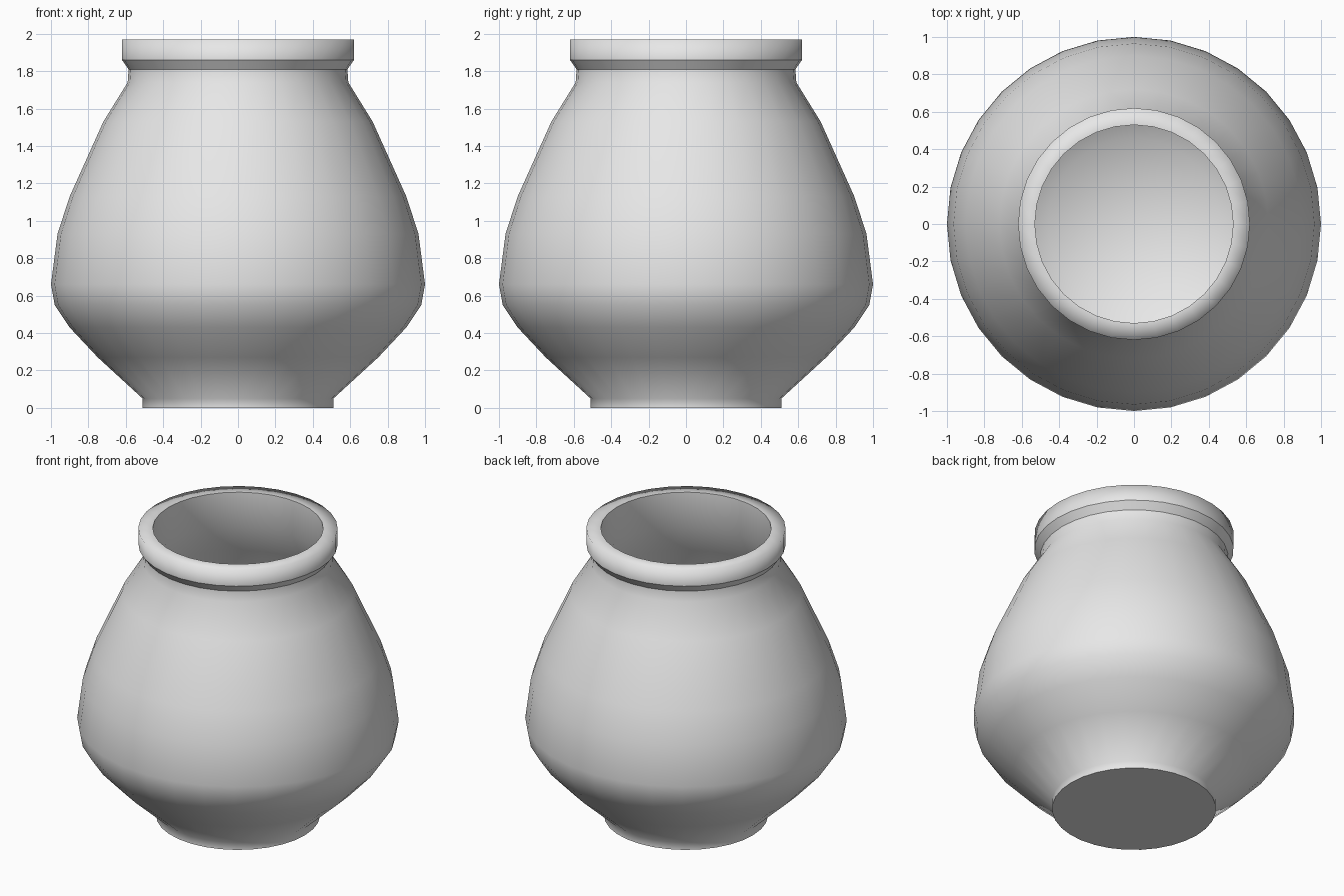
import bpy
import bmesh
import math
from mathutils import Matrix

SIDES = 32

cube = bpy.data.objects.get("Cube")
if cube:
    bpy.data.objects.remove(cube, do_unlink=True)


def make_material(name, rgba):
    mat = bpy.data.materials.new(name)
    mat.use_nodes = True
    mat.diffuse_color = rgba
    for node in mat.node_tree.nodes:
        if node.type == 'BSDF_PRINCIPLED':
            node.inputs["Base Color"].default_value = rgba
    return mat


def lathe(name, profile, sharp_rings, mat):
    """Spin a (radius, height) profile; the rings listed stay crisp."""
    bm = bmesh.new()
    verts = [bm.verts.new((r, 0, z)) for r, z in profile]
    edges = [bm.edges.new(pair) for pair in zip(verts, verts[1:])]
    bmesh.ops.spin(bm, geom=verts + edges, cent=(0, 0, 0), axis=(0, 0, 1),
                   angle=math.tau, steps=SIDES, use_duplicate=False)
    bmesh.ops.remove_doubles(bm, verts=bm.verts, dist=0.0005)
    bmesh.ops.recalc_face_normals(bm, faces=bm.faces)
    for face in bm.faces:
        face.smooth = True
    for edge in bm.edges:
        for r, z in sharp_rings:
            if all(abs(v.co.xy.length - r) < 0.002 and abs(v.co.z - z) < 0.002
                   for v in edge.verts):
                edge.smooth = False
    mesh = bpy.data.meshes.new(name)
    bm.to_mesh(mesh)
    bm.free()
    mesh.materials.append(mat)
    obj = bpy.data.objects.new(name, mesh)
    bpy.context.collection.objects.link(obj)
    return obj


clay = make_material("pale grey clay", (0.8, 0.8, 0.8, 1))

# Outer wall: foot, belly, shoulder, neck and collar
outside = [(0, 0), (0.51, 0), (0.51, 0.05), (0.75, 0.27), (0.9, 0.43),
           (0.98, 0.55), (1, 0.66), (0.965, 0.93), (0.9, 1.13),
           (0.72, 1.53), (0.59, 1.74), (0.585, 1.81), (0.62, 1.86),
           (0.62, 1.97)]

# Hollow inside, following the outer wall down to the floor
inside = [(0.53, 1.97), (0.53, 1.73), (0.66, 1.51), (0.84, 1.11),
          (0.9, 0.92), (0.94, 0.66), (0.92, 0.57), (0.85, 0.47),
          (0.7, 0.31), (0.46, 0.1), (0, 0.06)]

lathe("pot", outside + inside,
      [(0.51, 0), (0.585, 1.81), (0.62, 1.86), (0.53, 1.97)], clay)
